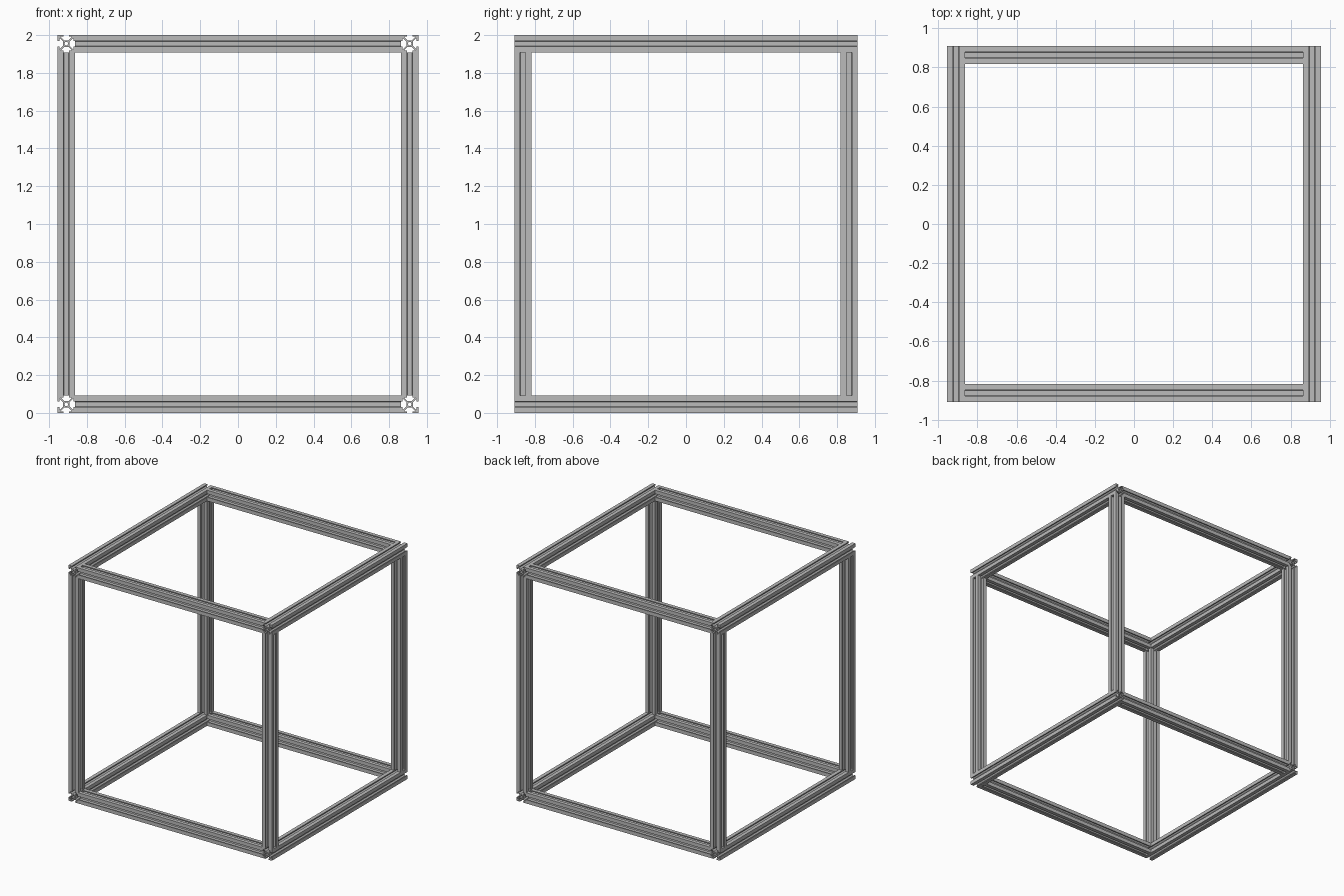
import bpy, bmesh, math
from mathutils import Matrix, Vector

if "Cube" in bpy.data.objects:
    bpy.data.objects.remove(bpy.data.objects["Cube"])

W, D, H, S = 1.909, 1.818, 2.0, 0.0909   # frame width, depth, height and bar size
U = S / 20                               # profile drawing unit

aluminium = bpy.data.materials.new("grey aluminium")
aluminium.use_nodes = True
GREY = (0.5, 0.5, 0.5, 1)
aluminium.diffuse_color = GREY
aluminium.node_tree.nodes["Principled BSDF"].inputs["Base Color"].default_value = GREY

# Half of one T-slot: slot floor, diagonal web, undercut, lip, mouth
HALF = [(2.8, 4), (6, 7.2), (6, 8.2), (3.2, 8.2), (3.2, 10)]


def slot_outline():
    side = [(-x, y) for x, y in reversed(HALF)] + HALF + [(10, 10)]
    pts = []
    for k in range(4):
        turn = Matrix.Rotation(-k * math.pi / 2, 3, 'Z')
        pts += [turn @ Vector((x * U, y * U, 0)) for x, y in side]
    return pts


def bore_outline(r=2.1, n=24):
    return [Vector((r * U * math.cos(a), r * U * math.sin(a), 0))
            for a in (2 * math.pi * i / n for i in range(n))]


def bar_mesh(name, length):
    bm = bmesh.new()
    edges = []
    for loop in (slot_outline(), bore_outline()):
        vs = [bm.verts.new(p) for p in loop]
        edges += [bm.edges.new((a, b)) for a, b in zip(vs, vs[1:] + vs[:1])]
    bmesh.ops.triangle_fill(bm, edges=edges, use_beauty=True)
    out = bmesh.ops.extrude_face_region(bm, geom=bm.faces[:], use_keep_orig=True)
    top = [g for g in out["geom"] if isinstance(g, bmesh.types.BMVert)]
    bmesh.ops.translate(bm, verts=top, vec=(0, 0, length))
    bmesh.ops.translate(bm, verts=bm.verts[:], vec=(0, 0, -length / 2))
    bmesh.ops.recalc_face_normals(bm, faces=bm.faces[:])
    me = bpy.data.meshes.new(name)
    bm.to_mesh(me)
    bm.free()
    me.materials.append(aluminium)
    return me


def place(name, mesh, loc, rot=(0, 0, 0)):
    ob = bpy.data.objects.new(name, mesh)
    ob.location, ob.rotation_euler = loc, rot
    bpy.context.collection.objects.link(ob)


post = bar_mesh("post", H - 2 * S)
side_rail = bar_mesh("side_rail", D)
cross_rail = bar_mesh("cross_rail", W - 2 * S)
X, Y = (W - S) / 2, (D - S) / 2
LEVELS = (("bottom", S / 2), ("top", H - S / 2))
Q = math.pi / 2

# Upright posts at the four corners
for side, sx in (("right", -1), ("left", 1)):
    for end, sy in (("front", -1), ("back", 1)):
        place(f"{end}_{side}_post", post, (sx * X, sy * Y, H / 2))

# Side rails run the full depth; cross rails fit between them
for level, z in LEVELS:
    for side, sx in (("right", -1), ("left", 1)):
        place(f"{level}_{side}_rail", side_rail, (sx * X, 0, z), (Q, 0, 0))
    for end, sy in (("front", -1), ("back", 1)):
        place(f"{level}_{end}_rail", cross_rail, (0, sy * Y, z), (0, Q, 0))
